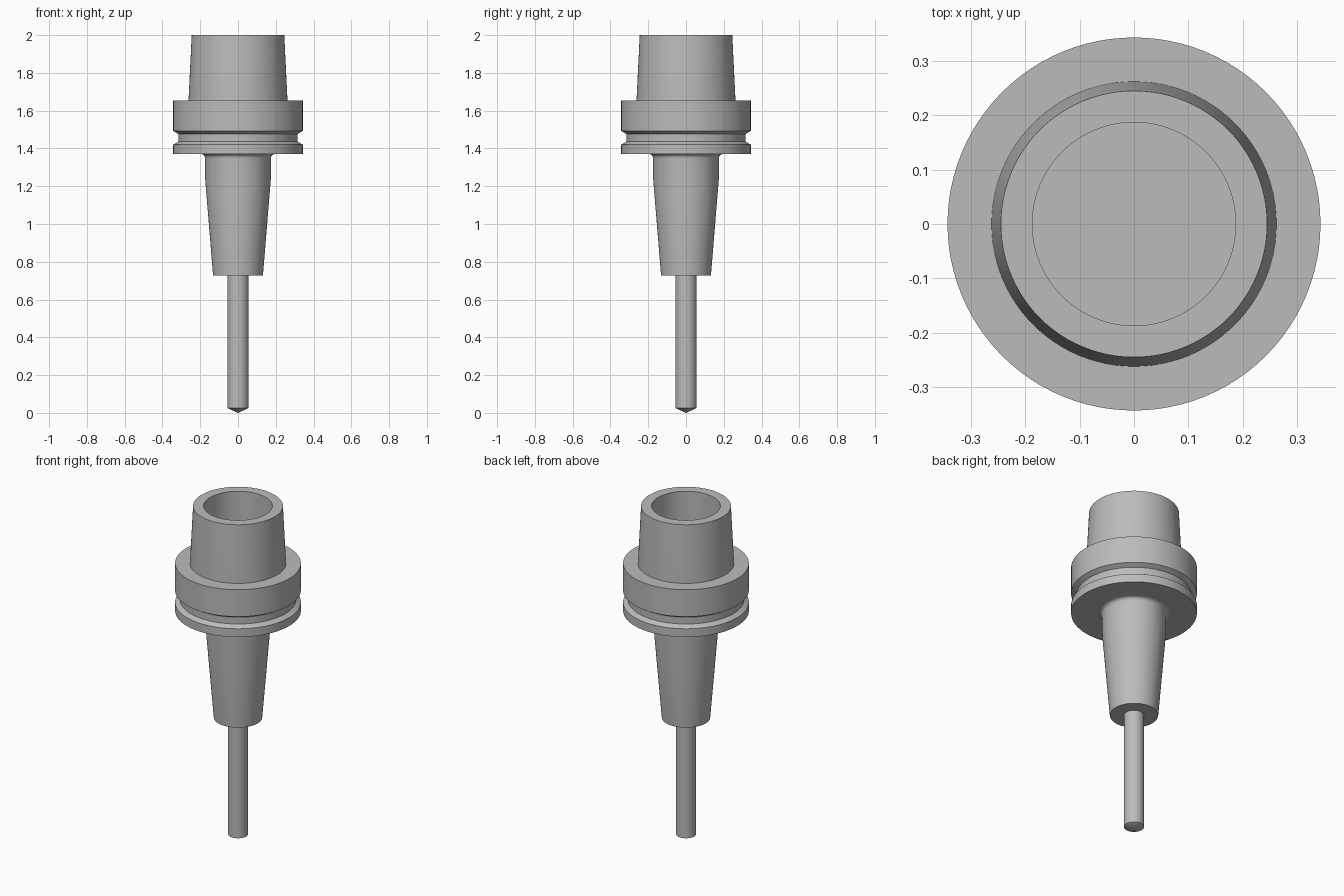
import bpy, bmesh, math
from mathutils import Vector

cube = bpy.data.objects.get("Cube")
if cube:
    bpy.data.objects.remove(cube, do_unlink=True)

steel = bpy.data.materials.new("steel_grey")
steel.use_nodes = True
colour = (0.5, 0.5, 0.5, 1)
steel.diffuse_color = colour
steel.node_tree.nodes["Principled BSDF"].inputs["Base Color"].default_value = colour


def lathe(name, profile, segments=96):
    """Spin a list of (radius, height) points around the z axis."""
    bm = bmesh.new()
    verts = [bm.verts.new((r, 0, z)) for r, z in profile]
    edges = [bm.edges.new(pair) for pair in zip(verts, verts[1:])]
    bmesh.ops.spin(bm, geom=verts + edges, cent=(0, 0, 0), axis=(0, 0, 1),
                   angle=math.tau, steps=segments)
    bmesh.ops.remove_doubles(bm, verts=bm.verts, dist=0.0005)
    bmesh.ops.recalc_face_normals(bm, faces=bm.faces)
    mesh = bpy.data.meshes.new(name)
    bm.to_mesh(mesh)
    bm.free()
    mesh.materials.append(steel)
    obj = bpy.data.objects.new(name, mesh)
    bpy.context.collection.objects.link(obj)
    bpy.ops.object.select_all(action="DESELECT")
    obj.select_set(True)
    bpy.context.view_layer.objects.active = obj
    bpy.ops.object.shade_smooth_by_angle(angle=math.radians(25))
    return obj


# Hollow clamping taper with a flat-bottomed bore
lathe("clamping_taper", [(0, 1.6), (0.187, 1.6), (0.187, 2.0), (0.245, 2.0),
                         (0.262, 1.655), (0.262, 1.58), (0, 1.58)])

# Flange with a chamfered gripper groove
lathe("grooved_flange", [(0, 1.655), (0.343, 1.655), (0.343, 1.493), (0.316, 1.477),
                         (0.316, 1.436), (0.343, 1.42), (0.343, 1.37), (0, 1.37)])

# Tapered nose, blended into the flange by a small fillet
fillet = 0.022
blend = [(0.174 + fillet * (1 - math.cos(a)), 1.37 - fillet * (1 - math.sin(a)))
         for a in (math.radians(15 * i) for i in range(6, -1, -1))]
lathe("tapered_nose", [(0, 1.38), (blend[0][0], 1.38)] + blend +
      [(0.174, 1.24), (0.132, 0.727), (0, 0.727)])

# Slim cutter shank with a shallow conical tip
lathe("cutter_shank", [(0, 0.76), (0.055, 0.76), (0.055, 0.025), (0, 0)], 64)
